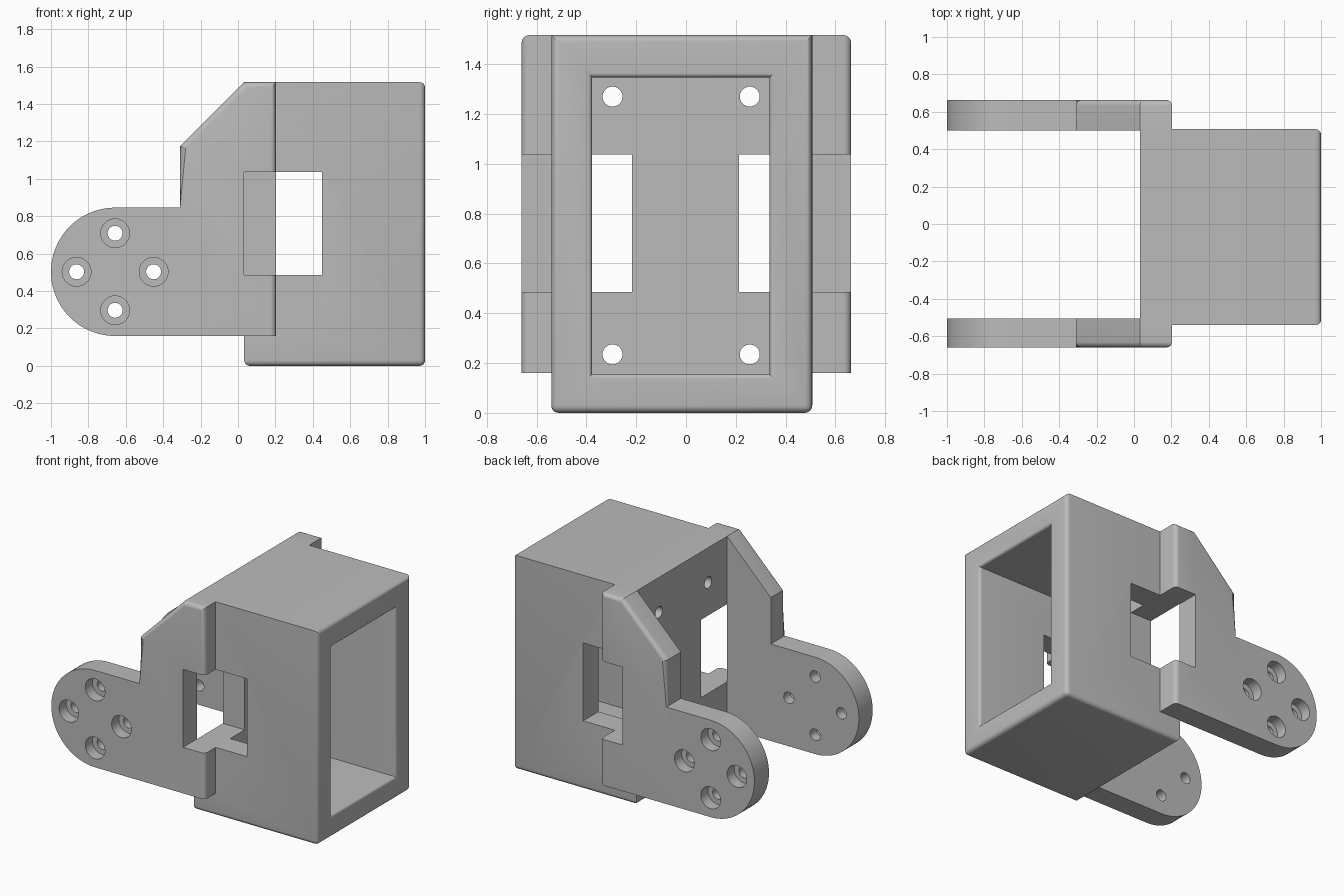
import bpy, bmesh, math
from mathutils import Matrix, Vector

if "Cube" in bpy.data.objects:
    bpy.data.objects.remove(bpy.data.objects["Cube"])

grey = bpy.data.materials.new("plain grey")
grey.use_nodes = True
GREY = (0.5, 0.5, 0.5, 1)
grey.diffuse_color = GREY
grey.node_tree.nodes["Principled BSDF"].inputs["Base Color"].default_value = GREY


def finish(bm, name):
    bmesh.ops.recalc_face_normals(bm, faces=bm.faces)
    mesh = bpy.data.meshes.new(name)
    bm.to_mesh(mesh)
    bm.free()
    obj = bpy.data.objects.new(name, mesh)
    bpy.context.collection.objects.link(obj)
    mesh.materials.append(grey)
    return obj


def round_edges(bm, test, radius):
    edges = [e for e in bm.edges if test(*[v.co for v in e.verts])]
    bmesh.ops.bevel(bm, geom=edges, offset=radius, segments=5, profile=0.5, affect='EDGES')


def block(name, lo, hi, test=None, radius=0.03):
    lo, hi = Vector(lo), Vector(hi)
    bm = bmesh.new()
    bmesh.ops.create_cube(bm, size=1, matrix=Matrix.Translation((lo + hi) / 2)
                          @ Matrix.Diagonal((*(hi - lo), 1)))
    if test:
        round_edges(bm, test, radius)
    return finish(bm, name)


def rod(name, centre, radius, depth, axis):
    bm = bmesh.new()
    turn = Matrix.Rotation(math.pi / 2, 4, 'Y' if axis == 'X' else 'X')
    bmesh.ops.create_cone(bm, cap_ends=True, segments=40, radius1=radius, radius2=radius,
                          depth=depth, matrix=Matrix.Translation(centre) @ turn)
    return finish(bm, name)


def combine(target, other, operation):
    mod = target.modifiers.new("join", 'BOOLEAN')
    mod.operation, mod.solver, mod.object = operation, 'EXACT', other
    bpy.context.view_layer.update()
    graph = bpy.context.evaluated_depsgraph_get()
    mesh = bpy.data.meshes.new_from_object(target.evaluated_get(graph))
    target.modifiers.clear()
    target.data = mesh
    bpy.data.objects.remove(other)


# Housing: rounded along the bottom and around the open end
BACK, END, TOP = 0.033, 1.0, 1.517
housing = block("bracket_housing", (BACK, -0.541, 0), (END, 0.507, TOP),
                lambda a, b: max(a.z, b.z) < 0.01 or min(a.x, b.x) > 0.99)
combine(housing, block("cavity", (0.203, -0.377, 0.155), (1.2, 0.336, 1.347)), 'DIFFERENCE')

# Soft lip around the opening
bm = bmesh.new()
bm.from_mesh(housing.data)
round_edges(bm, lambda a, b: all(v.x > 0.999 and abs(v.y) < 0.4 and 0.14 < v.z < 1.4
                                 for v in (a, b)), 0.02)
bm.to_mesh(housing.data)
bm.free()

# Side arms: half-round lug with an angled shoulder
CX, CZ, R = -0.657, 0.503, 0.343


def arm(name, inner, outer):
    arc = [(CX + R * math.cos(t), CZ + R * math.sin(t))
           for t in (math.pi / 2 + math.pi * i / 40 for i in range(41))]
    outline = arc + [(0.203, CZ - R), (0.203, TOP), (0.033, TOP), (-0.31, 1.175), (-0.31, CZ + R)]
    bm = bmesh.new()
    face = bm.faces.new([bm.verts.new((x, inner, z)) for x, z in outline])
    new = bmesh.ops.extrude_face_region(bm, geom=[face])["geom"]
    bmesh.ops.translate(bm, vec=(0, outer - inner, 0),
                        verts=[v for v in new if isinstance(v, bmesh.types.BMVert)])

    def shoulder(a, b):
        mid = (a + b) / 2
        on_outside = abs(a.y - outer) + abs(b.y - outer) < 0.001
        return on_outside and (mid.z > CZ + R + 0.005 or mid.x > 0.19)

    round_edges(bm, shoulder, 0.03)
    plate = finish(bm, name)
    # Four counterbored screw holes
    for i in range(4):
        x = CX + 0.206 * math.cos(i * math.pi / 2)
        z = CZ + 0.206 * math.sin(i * math.pi / 2)
        combine(plate, rod("screw_hole", (x, outer, z), 0.04, 0.6, 'Y'), 'DIFFERENCE')
        combine(plate, rod("counterbore", (x, outer, z), 0.077, 0.16, 'Y'), 'DIFFERENCE')
    return plate


combine(housing, arm("left_arm", 0.50, 0.663), 'UNION')
combine(housing, arm("right_arm", -0.506, -0.66), 'UNION')

# Side windows, cutting through arm, wall and back plate
for lo, hi in ((0.212, 0.8), (-0.8, -0.216)):
    combine(housing, block("window", (0.032, lo, 0.486), (0.45, hi, 1.037)), 'DIFFERENCE')

# Mounting holes in the back plate
for y in (-0.295, 0.256):
    for z in (0.235, 1.27):
        combine(housing, rod("mount_hole", (0.1, y, z), 0.04, 0.4, 'X'), 'DIFFERENCE')

bpy.ops.object.select_all(action='DESELECT')
housing.select_set(True)
bpy.context.view_layer.objects.active = housing
bpy.ops.object.shade_smooth_by_angle(angle=math.radians(30))
